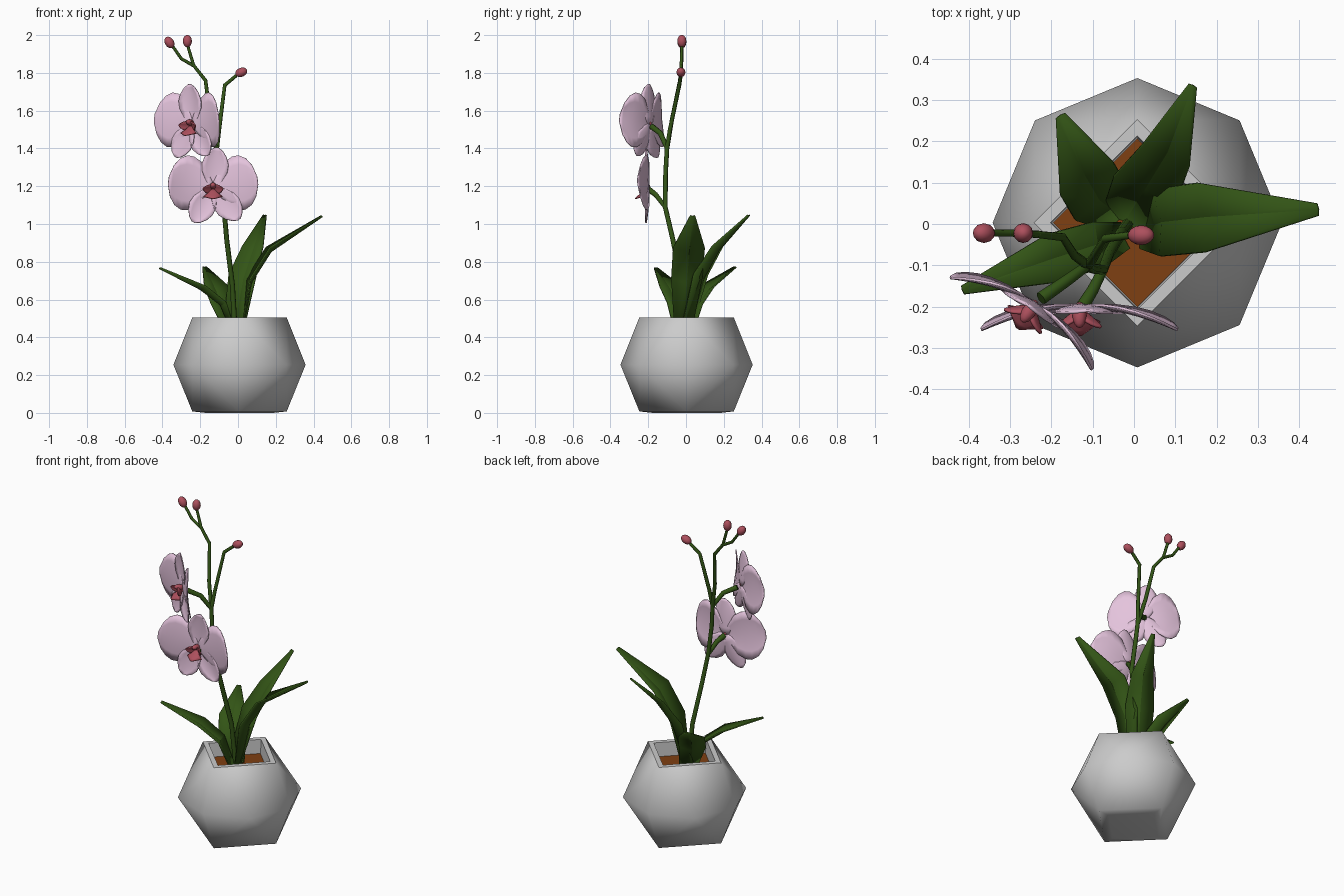
import bpy, bmesh, math
from mathutils import Vector, Matrix

if "Cube" in bpy.data.objects:
    bpy.data.objects.remove(bpy.data.objects["Cube"])


def material(name, rgb):
    m = bpy.data.materials.new(name)
    m.diffuse_color = (*rgb, 1)
    m.use_nodes = True
    m.node_tree.nodes["Principled BSDF"].inputs["Base Color"].default_value = m.diffuse_color
    return m


GREEN = material("leaf_green", (0.033, 0.09, 0.008))
SOIL = material("soil_brown", (0.21, 0.05, 0.006))
PETAL = material("petal_pink", (0.78, 0.55, 0.72))
RED = material("lip_red", (0.42, 0.08, 0.11))


def finish(bm, name, mat=None, angle=50, thick=0):
    bmesh.ops.recalc_face_normals(bm, faces=bm.faces)
    me = bpy.data.meshes.new(name)
    bm.to_mesh(me)
    bm.free()
    ob = bpy.data.objects.new(name, me)
    bpy.context.collection.objects.link(ob)
    if mat:
        me.materials.append(mat)
    if thick:
        s = ob.modifiers.new("thickness", 'SOLIDIFY')
        s.thickness, s.offset = thick, 0
    bpy.ops.object.select_all(action='DESELECT')
    ob.select_set(True)
    bpy.context.view_layer.objects.active = ob
    bpy.ops.object.shade_smooth_by_angle(angle=math.radians(angle))
    return ob


def ring(bm, n, r, z):
    return [bm.verts.new((0.008 + r * math.cos(2 * math.pi * i / n),
                          0.003 + r * math.sin(2 * math.pi * i / n), z)) for i in range(n)]


# faceted pot: square rim and foot, octagonal waist
bm = bmesh.new()
waist = ring(bm, 8, 0.35, 0.255)
top, foot = ring(bm, 4, 0.25, 0.505), ring(bm, 4, 0.25, 0.008)
for end in (top, foot):
    for k in range(4):
        a, b, c = waist[2 * k], waist[2 * k + 1], waist[(2 * k + 2) % 8]
        t, u = end[k], end[(k + 1) % 4]
        for f in ((a, b, t), (b, u, t), (b, c, u)):
            bm.faces.new(f)


def bridge(bm, p, q):
    for k in range(4):
        bm.faces.new((p[k], p[(k + 1) % 4], q[(k + 1) % 4], q[k]))


lip, inner = ring(bm, 4, 0.21, 0.505), ring(bm, 4, 0.205, 0.40)
bridge(bm, top, lip)
bridge(bm, lip, inner)
bm.faces.new(inner)
base = ring(bm, 4, 0.18, 0.0)
bridge(bm, foot, base)
bm.faces.new(base)
finish(bm, "pot")

# soil
bm = bmesh.new()
bm.faces.new(ring(bm, 4, 0.204, 0.42))
finish(bm, "soil", SOIL)


def strip(bm, spine, sides, widths, lift, cols):
    """Blade along a spine; lift holds the raised-edge offset per spine point."""
    rows = []
    for p, s, w, l in zip(spine, sides, widths, lift):
        rows.append([bm.verts.new(p + s * (w * (2 * j / cols - 1)) + l * (2 * j / cols - 1) ** 2)
                     for j in range(cols + 1)])
    for r, q in zip(rows, rows[1:]):
        for j in range(cols):
            bm.faces.new((r[j], r[j + 1], q[j + 1], q[j]))


# folded leaves
LEAVES = {
    "leaf_right": ([(0.02, -0.015, 0.42), (0.07, 0.005, 0.69), (0.175, 0.017, 0.855),
                    (0.446, 0.035, 1.04)], [0.045, 0.082, 0.084, 0.014]),
    "leaf_back": ([(-0.02, 0.01, 0.42), (0.03, 0.09, 0.71), (0.082, 0.175, 0.865),
                   (0.142, 0.334, 1.045)], [0.06, 0.082, 0.062, 0.01]),
    "leaf_back_left": ([(-0.03, 0.02, 0.42), (-0.085, 0.06, 0.56), (-0.12, 0.12, 0.65),
                        (-0.178, 0.262, 0.77)], [0.05, 0.075, 0.075, 0.012]),
    "leaf_front_left": ([(-0.03, -0.03, 0.42), (-0.09, -0.05, 0.57), (-0.2, -0.085, 0.655),
                         (-0.415, -0.16, 0.765)], [0.035, 0.055, 0.06, 0.01]),
}
for name, (pts, widths) in LEAVES.items():
    bm = bmesh.new()
    pts = [Vector(p) for p in pts]
    d = (pts[-1] - pts[0]) * Vector((1, 1, 0))
    d.normalize()
    side = Vector((-d.y, d.x, 0))
    up = (Vector((0, 0, 1)) - d * 0.7).normalized()
    strip(bm, pts, [side] * 4, widths, [up * 0.025 * w / 0.08 for w in widths], 2)
    finish(bm, name, GREEN, 25, 0.008)


# flower stem, branches and stalks
def tube(name, pts, r0, r1):
    cu = bpy.data.curves.new(name, 'CURVE')
    cu.dimensions = '3D'
    cu.bevel_depth, cu.bevel_resolution, cu.use_fill_caps = 1, 2, True
    sp = cu.splines.new('POLY')
    sp.points.add(len(pts) - 1)
    for i, p in enumerate(pts):
        sp.points[i].co = (*p, 1)
        sp.points[i].radius = r0 + (r1 - r0) * i / (len(pts) - 1)
    sp.use_smooth = True
    cu.materials.append(GREEN)
    ob = bpy.data.objects.new(name, cu)
    bpy.context.collection.objects.link(ob)


tube("main_stem", [(-0.015, 0, 0.42), (-0.03, -0.02, 0.68), (-0.06, -0.07, 0.92),
                   (-0.075, -0.11, 1.09), (-0.1, -0.108, 1.27), (-0.112, -0.1, 1.41)], 0.014, 0.012)
tube("right_branch", [(-0.112, -0.1, 1.4), (-0.1, -0.085, 1.5), (-0.07, -0.035, 1.735),
                      (-0.01, -0.027, 1.785)], 0.012, 0.009)
tube("left_branch", [(-0.112, -0.1, 1.4), (-0.145, -0.075, 1.55), (-0.172, -0.032, 1.76),
                     (-0.235, -0.025, 1.84), (-0.268, -0.022, 1.95)], 0.012, 0.008)
tube("left_twig", [(-0.23, -0.025, 1.835), (-0.3, -0.022, 1.875), (-0.352, -0.022, 1.95)], 0.009, 0.008)
tube("upper_stalk", [(-0.112, -0.1, 1.4), (-0.16, -0.135, 1.48), (-0.225, -0.18, 1.515)], 0.012, 0.016)
tube("lower_stalk", [(-0.075, -0.11, 1.09), (-0.1, -0.16, 1.155), (-0.125, -0.2, 1.185)], 0.012, 0.016)


def ball(bm, centre, axis, r, length):
    rot = Vector((0, 0, 1)).rotation_difference(Vector(axis)).to_matrix().to_4x4()
    bmesh.ops.create_uvsphere(bm, u_segments=12, v_segments=8, radius=1, matrix=Matrix.Translation(
        centre) @ rot @ Matrix.Diagonal((r, r, length, 1)))


# buds
for name, c, axis in (("bud_right", (0.017, -0.027, 1.803), (0.9, 0, 0.4)),
                      ("bud_top", (-0.268, -0.022, 1.968), (0, 0, 1)),
                      ("bud_left", (-0.363, -0.022, 1.961), (-0.5, 0, 0.8))):
    bm = bmesh.new()
    ball(bm, c, axis, 0.024, 0.033)
    finish(bm, name, RED)

ROUND = [(0, .1), (.12, .4), (.3, .8), (.5, .98), (.65, 1), (.8, .86), (.92, .58), (1, .15)]
OVAL = [(0, .25), (.2, .65), (.4, .95), (.6, 1), (.78, .8), (.92, .48), (1, .12)]


def petal(bm, M, start, d, side, length, half, outline, sweep, cup, cols=6):
    d, side, sweep, cup = (Vector(v) for v in (d, side, sweep, cup))
    d.normalize()
    side = (side - d * side.dot(d)).normalized()
    spine = [Vector(start) + d * (t * length) + sweep * t * t for t, w in outline]
    R = M.to_3x3()
    strip(bm, [M @ p for p in spine], [R @ side] * len(spine), [w * half for t, w in outline],
          [R @ (cup * w) for t, w in outline], cols)


# flowers: local x right, -y forward
def flower(name, centre, yaw, xs, tilt, left, right):
    M = Matrix.Translation(centre) @ Matrix.Rotation(math.radians(yaw), 4, 'Z')
    bm = bmesh.new()
    for s in (-1, 1):
        petal(bm, M, (0, -0.006, 0.01), (s, 0, 0.13), (0, 0, 1), xs, 0.145, ROUND,
              (0, -0.055, 0), (0, 0.012, 0))
    finish(bm, name + "_petals", PETAL, 60, 0.006)
    bm = bmesh.new()
    for x, z, w in ((tilt, 0.215, 0.07), left, right):
        petal(bm, M, (0, 0, 0), (x, 0, z), (z, 0, -x), math.hypot(x, z), w, OVAL,
              (0, -0.015, 0), (0, -0.014, 0))
    finish(bm, name + "_sepals", PETAL, 60, 0.006)
    # lip: drooping front lobe and two raised side lobes
    bm = bmesh.new()
    petal(bm, M, (0, -0.01, 0), (0, -0.75, -0.65), (1, 0, 0), 0.085, 0.05,
          [(0, .3), (.35, .45), (.6, 1), (.8, .55), (1, .1)], (0, 0, 0), (0, 0.008, -0.012), 4)
    for s in (-1, 1):
        petal(bm, M, (0, -0.01, -0.01), (s * 0.7, -0.6, 0.1), (0, -0.4, 0.9), 0.07, 0.025, OVAL,
              (0, 0, 0), (-s * 0.008, 0, 0), 4)
    finish(bm, name + "_lip", RED, 50, 0.006)
    bm = bmesh.new()
    ball(bm, M @ Vector((0, -0.025, 0.012)), M.to_3x3() @ Vector((0, -1, 0.2)), 0.017, 0.032)
    finish(bm, name + "_column", RED)


flower("lower_flower", (-0.132, -0.195, 1.19), 0, 0.238, 0.02,
       (-0.105, -0.18, 0.07), (0.14, -0.165, 0.07))
flower("upper_flower", (-0.24, -0.19, 1.525), -33, 0.205, -0.01,
       (-0.1, -0.17, 0.065), (0.11, -0.16, 0.065))
